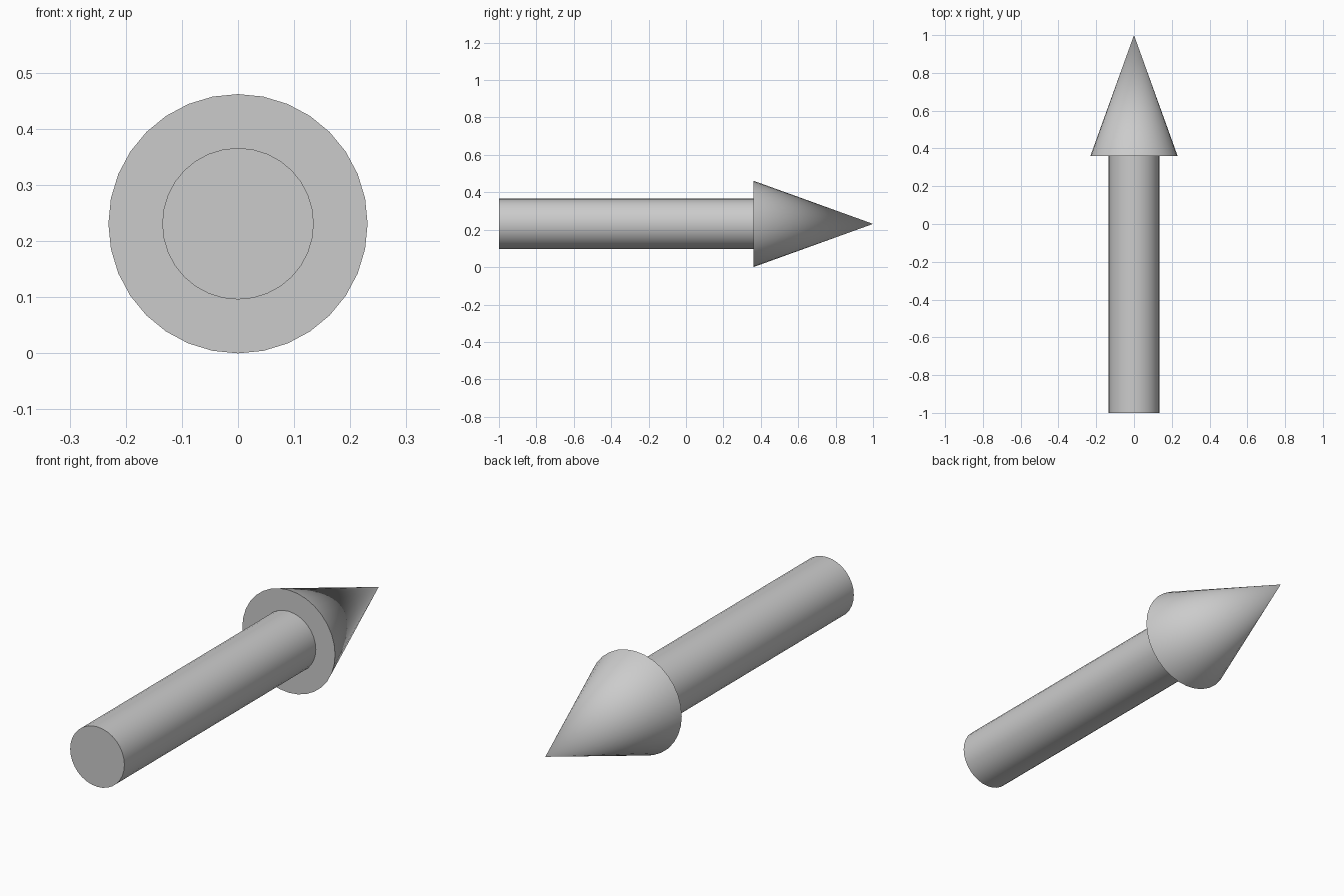
import bpy
import math

if "Cube" in bpy.data.objects:
    bpy.data.objects.remove(bpy.data.objects["Cube"])

SIDES = 32
AXIS_Z = 0.231


def lathe_part(name, kind, y0, y1, radius):
    """Cylinder or cone along +y from y0 to y1, with flat ends and smooth sides."""
    depth, mid = y1 - y0, (y0 + y1) / 2
    bpy.ops.mesh.primitive_cone_add(
        vertices=SIDES, radius1=radius, radius2=radius if kind == "cylinder" else 0.0,
        depth=depth, location=(0, mid, AXIS_Z), rotation=(-math.pi / 2, 0, 0))
    obj = bpy.context.object
    obj.name = name
    bpy.ops.object.transform_apply(location=True, rotation=True, scale=True)
    bpy.ops.object.shade_smooth_by_angle(angle=math.radians(40))
    return obj


# Round shaft, ending at the base of the head
lathe_part("shaft", "cylinder", -1.0, 0.36, 0.135)

# Pointed conical head
lathe_part("arrow_head", "cone", 0.36, 1.0, 0.231)
